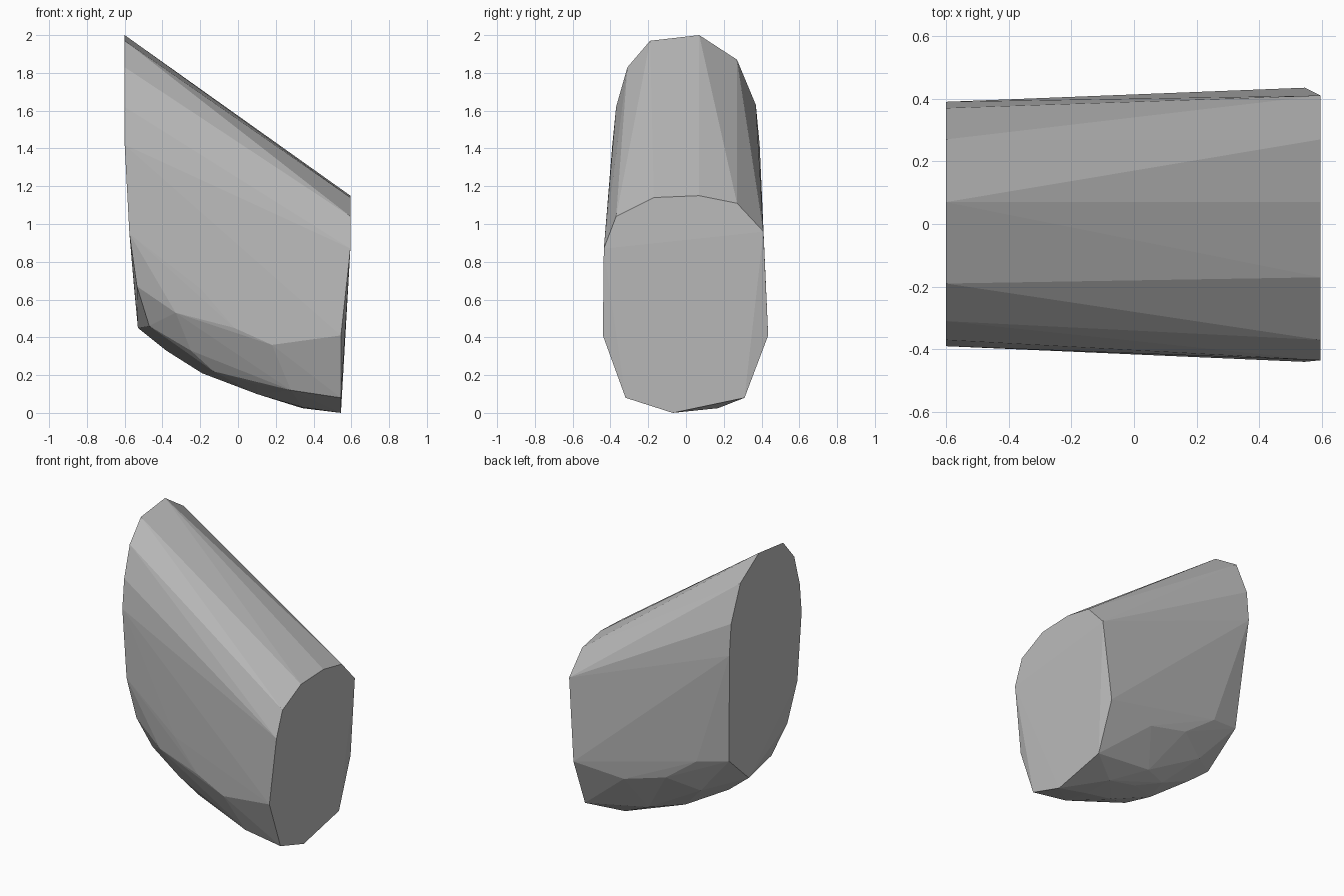
import bpy, bmesh

# Plain grey surface
grey = bpy.data.materials.new("light_grey")
grey.diffuse_color = (0.5, 0.5, 0.5, 1)

# Tall end: upper arc in the plane x = -0.6, as (y, z)
tall_end = [(0.07, 2.0), (-0.19, 1.97), (0.27, 1.87), (-0.31, 1.83),
            (0.37, 1.63), (-0.37, 1.62), (0.39, 1.42), (-0.39, 1.42)]
# Short end: upper arc in the plane x = 0.595
short_end = [(-0.17, 1.14), (0.07, 1.15), (0.27, 1.11), (-0.37, 1.04),
             (0.41, 0.96), (-0.435, 0.87)]
# Short end: lower arc, leaning inward
short_base = [(0.435, 0.41), (-0.44, 0.41), (-0.32, 0.08), (0.31, 0.08), (-0.07, 0.005)]

# Rounded corner below the tall end
tall_base = [(-0.575, -0.38, 0.95), (-0.535, -0.33, 0.67), (-0.47, -0.25, 0.46),
             (-0.53, 0.08, 0.45), (-0.55, 0.32, 0.66)]
# Curved keel
keel = [(-0.38, 0.08, 0.33), (-0.19, -0.07, 0.21), (-0.1, 0.15, 0.18),
        (0.1, 0.12, 0.10), (0.1, -0.1, 0.10), (0.34, 0.17, 0.025), (0.34, -0.05, 0.03)]
# Bulging lower sides
front_side = [(-0.2, -0.40, 0.66), (-0.33, -0.37, 0.53), (-0.02, -0.405, 0.45),
              (0.18, -0.415, 0.36), (-0.25, -0.28, 0.33), (-0.13, -0.24, 0.22),
              (0.1, -0.25, 0.15), (0.28, -0.32, 0.12)]
back_side = [(-0.47, 0.36, 0.85), (-0.337, 0.37, 0.62), (-0.106, 0.37, 0.45),
             (0.193, 0.395, 0.37), (-0.3, 0.27, 0.375), (0.1, 0.26, 0.15)]

points = [(-0.6, y, z) for y, z in tall_end]
points += [(0.595, y, z) for y, z in short_end]
points += [(0.545, y, z - 0.005 * (z < 0.01)) for y, z in short_base]
points += tall_base + keel + front_side + back_side

# Skin everything with one faceted convex shell
bm = bmesh.new()
for p in points:
    bm.verts.new(p)
hull = bmesh.ops.convex_hull(bm, input=bm.verts)
loose = [v for v in bm.verts if not v.link_faces]
bmesh.ops.delete(bm, geom=loose, context='VERTS')
bmesh.ops.dissolve_limit(bm, angle_limit=0.01, verts=bm.verts, edges=bm.edges)
bmesh.ops.recalc_face_normals(bm, faces=bm.faces)
mesh = bpy.data.meshes.new("faceted_block")
bm.to_mesh(mesh)
bm.free()
mesh.materials.append(grey)
block = bpy.data.objects.new("faceted_block", mesh)
bpy.context.collection.objects.link(block)
